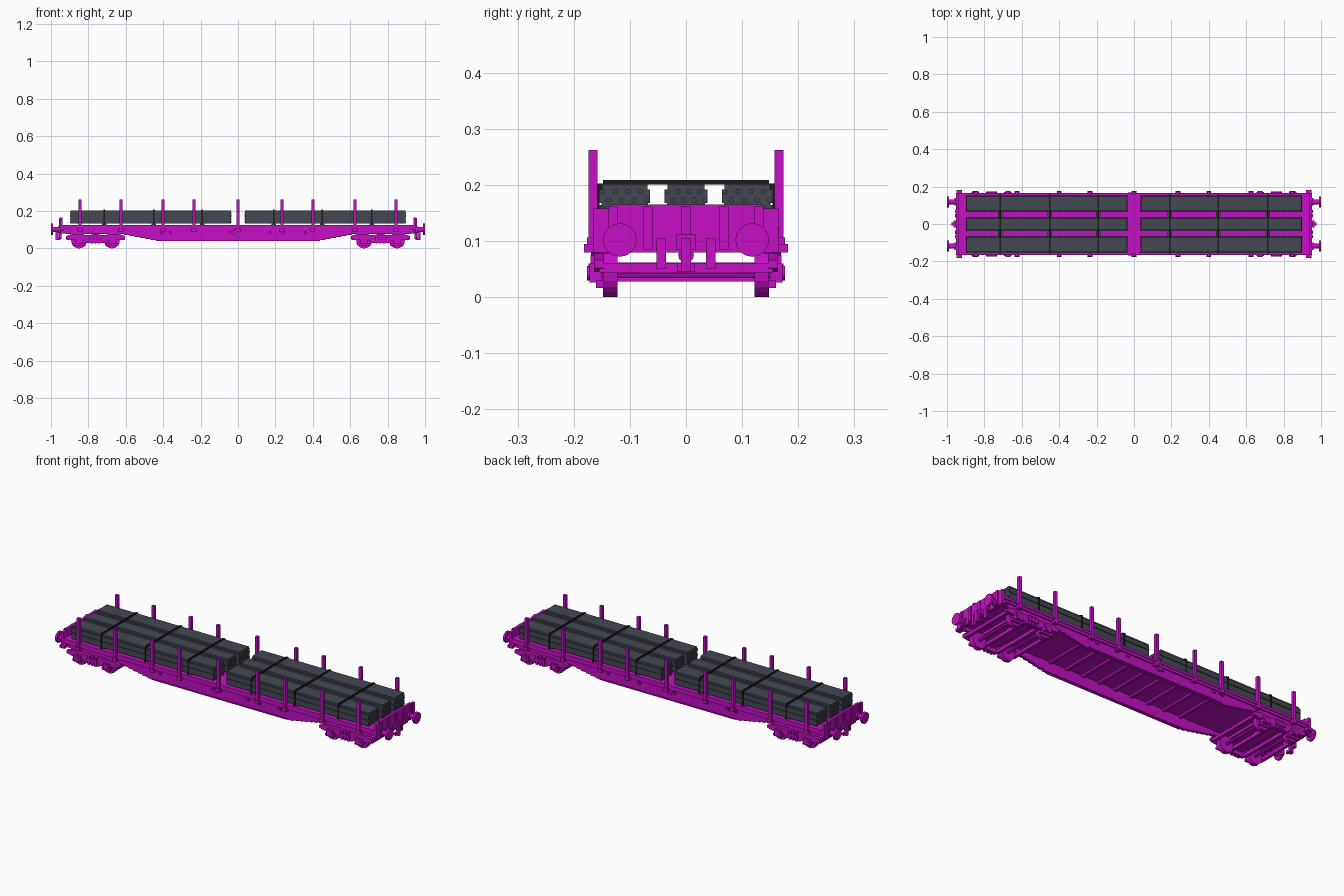
import bpy, bmesh, math
from mathutils import Matrix, Vector

cube = bpy.data.objects.get("Cube")
if cube:
    bpy.data.objects.remove(cube, do_unlink=True)


def material(name, rgb):
    m = bpy.data.materials.new(name)
    m.use_nodes = True
    m.diffuse_color = (*rgb, 1)
    m.node_tree.nodes["Principled BSDF"].inputs["Base Color"].default_value = (*rgb, 1)
    return m


MAGENTA = material("magenta paint", (0.56, 0.005, 0.56))
GREY = material("slate grey steel", (0.058, 0.065, 0.085))
BLACK = material("black strap", (0.012, 0.012, 0.013))


class Part:
    """Collects simple solids and turns them into one object."""

    def __init__(self, name, mat):
        self.name, self.mat, self.bm = name, mat, bmesh.new()

    def box(self, x0, x1, y0, y1, z0, z1):
        size = Vector((abs(x1 - x0), abs(y1 - y0), abs(z1 - z0)))
        mid = Vector((x0 + x1, y0 + y1, z0 + z1)) / 2
        bmesh.ops.create_cube(self.bm, size=1,
                              matrix=Matrix.Translation(mid) @ Matrix.Diagonal((*size, 1)))

    def rod(self, axis, centre, radius, length, sides=16):
        turn = Matrix.Rotation(math.pi / 2, 4, "Y" if axis == "X" else "X")
        bmesh.ops.create_cone(self.bm, cap_ends=True, segments=sides, radius1=radius,
                              radius2=radius, depth=length,
                              matrix=Matrix.Translation(centre) @ turn)

    def plate(self, outline, y0, y1):
        face = self.bm.faces.new([self.bm.verts.new((x, y0, z)) for x, z in outline])
        new = bmesh.ops.extrude_face_region(self.bm, geom=[face])["geom"]
        bmesh.ops.translate(self.bm, vec=(0, y1 - y0, 0),
                            verts=[v for v in new if isinstance(v, bmesh.types.BMVert)])

    def finish(self):
        bmesh.ops.recalc_face_normals(self.bm, faces=self.bm.faces)
        mesh = bpy.data.meshes.new(self.name)
        self.bm.to_mesh(mesh)
        self.bm.free()
        mesh.materials.append(self.mat)
        obj = bpy.data.objects.new(self.name, mesh)
        bpy.context.collection.objects.link(obj)
        return obj


SIDES = (-1, 1)

# Deck with edge rails and cross bearers underneath
deck = Part("deck", MAGENTA)
deck.box(-0.945, 0.945, -0.162, 0.162, 0.098, 0.122)
for i in range(-4, 5):
    deck.box(i * 0.1 - 0.008, i * 0.1 + 0.008, -0.14, 0.14, 0.088, 0.1)
for s in SIDES:
    deck.box(-0.94, 0.94, s * 0.15, s * 0.166, 0.112, 0.125)
    deck.box(s * 0.7, s * 0.82, -0.14, 0.14, 0.084, 0.1)
deck.finish()

# Deep side girders with stepped ends
STEPS = 7
right_half = [(0.41, 0.04)]
for i in range(STEPS):
    x, z = 0.41 + 0.2 * (i + 1) / STEPS, 0.04 + 0.038 * (i + 1) / STEPS
    right_half += [(x, right_half[-1][1]), (x, z)]
right_half += [(0.92, 0.078), (0.92, 0.115)]
outline = right_half + [(-x, z) for x, z in reversed(right_half)]
for s, label in zip(SIDES, ("front", "back")):
    girder = Part(label + "_girder", MAGENTA)
    girder.plate(outline, s * 0.14, s * 0.155)
    girder.box(-0.41, 0.41, s * 0.14, s * 0.16, 0.04, 0.046)
    for x in (-0.41, -0.36, -0.04, 0.17, 0.24, 0.36):
        girder.box(x - 0.008, x + 0.008, s * 0.15, s * 0.165, 0.08, 0.092)
    girder.rod("Y", (-0.02, s * 0.16, 0.085), 0.012, 0.018)
    girder.finish()

# Upright stakes standing in sockets
STAKES = (-0.845, -0.625, -0.4, -0.235, 0, 0.235, 0.4, 0.625, 0.845)
stakes = Part("side_stakes", MAGENTA)
sockets = Part("stake_sockets", MAGENTA)
for s in SIDES:
    for x in STAKES:
        stakes.box(x - 0.008, x + 0.008, s * 0.158, s * 0.174, 0.1, 0.262)
        sockets.box(x - 0.013, x + 0.013, s * 0.15, s * 0.176, 0.088, 0.106)
stakes.finish()
sockets.finish()

for e, label in zip(SIDES, ("right", "left")):
    # End board, buffer beam, hoses and coupler
    end = Part(label + "_end_board", MAGENTA)
    end.box(e * 0.938, e * 0.952, -0.165, 0.165, 0.08, 0.158)
    end.box(e * 0.938, e * 0.952, -0.135, 0.135, 0.158, 0.165)
    for y in (-0.13, -0.068, 0, 0.068, 0.13):
        end.box(e * 0.95, e * 0.957, y - 0.008, y + 0.008, 0.085, 0.163)
    for s in SIDES:
        end.box(e * 0.945, e * 0.958, s * 0.036, s * 0.053, 0.05, 0.105)
        end.box(e * 0.92, e * 0.948, s * 0.15, s * 0.182, 0.08, 0.095)
    end.finish()

    coupler = Part(label + "_coupler", MAGENTA)
    coupler.box(e * 0.93, e * 0.965, -0.018, 0.018, 0.085, 0.112)
    coupler.box(e * 0.96, e * 0.975, -0.009, 0.009, 0.045, 0.105)
    coupler.box(e * 0.95, e * 0.962, -0.016, 0.016, 0.045, 0.06)
    coupler.finish()

    # Buffers
    buffers = Part(label + "_buffers", MAGENTA)
    for s in SIDES:
        y = s * 0.118
        buffers.rod("X", (e * 0.965, y, 0.102), 0.013, 0.06)
        buffers.rod("X", (e * 0.953, y, 0.102), 0.02, 0.014)
        buffers.rod("X", (e * 0.994, y, 0.102), 0.03, 0.012)
    buffers.finish()

    # Bogie: side frames, cross beams, wheels, axle boxes and springs
    cx = e * 0.762
    frame = Part(label + "_bogie_frame", MAGENTA)
    half = [(0.04, 0.028), (0.065, 0.045), (0.13, 0.045), (0.158, 0.052), (0.158, 0.066),
            (0.12, 0.078), (0.05, 0.072)]
    shape = [(cx + x, z) for x, z in half] + [(cx - x, z) for x, z in reversed(half)]
    for s in SIDES:
        frame.plate(shape, s * 0.146, s * 0.164)
        frame.box(cx - 0.03, cx + 0.03, s * 0.155, s * 0.174, 0.045, 0.06)
        for k in (-0.02, 0, 0.02):
            frame.box(cx + k - 0.006, cx + k + 0.006, s * 0.15, s * 0.17, 0.026, 0.075)
        for w in SIDES:
            ax = cx + w * 0.088
            frame.box(ax - 0.02, ax + 0.02, s * 0.15, s * 0.172, 0.026, 0.06)
            frame.rod("Y", (ax, s * 0.168, 0.043), 0.013, 0.016, 12)
            frame.box(ax - 0.036, ax + 0.036, s * 0.148, s * 0.16, 0.016, 0.03)
    for w in SIDES:
        frame.box(cx + w * 0.14, cx + w * 0.156, -0.155, 0.155, 0.044, 0.06)
        frame.box(cx + w * 0.036, cx + w * 0.05, -0.15, 0.15, 0.028, 0.045)
    frame.box(cx - 0.03, cx + 0.03, -0.15, 0.15, 0.05, 0.062)
    frame.rod("X", (cx, 0, 0.075), 0.014, 0.03, 12)
    frame.finish()

    wheels = Part(label + "_bogie_wheels", MAGENTA)
    for w in SIDES:
        ax = cx + w * 0.088
        wheels.rod("Y", (ax, 0, 0.042), 0.008, 0.3, 8)
        for s in SIDES:
            wheels.rod("Y", (ax, s * 0.135, 0.042), 0.042, 0.026, 20)
    wheels.finish()

# Two groups of bundled bars, each three bundles wide, on bearers
BUNDLES = ((-0.155, -0.064), (-0.038, 0.038), (0.064, 0.155))
for e, label in zip(SIDES, ("right", "left")):
    x0, x1 = e * 0.038, e * 0.895
    load = Part(label + "_load", GREY)
    straps = Part(label + "_load_straps", BLACK)
    bearers = Part(label + "_load_bearers", GREY)
    for y0, y1 in BUNDLES:
        load.box(x0, x1, y0, y1, 0.133, 0.164)
        load.box(x0, x1, y0 + 0.004, y1 - 0.004, 0.162, 0.17)
        load.box(x0, x1, y0, y1, 0.168, 0.192)
        load.box(x0, x1, y0 + 0.005, y1 - 0.005, 0.19, 0.202)
        # Staggered bar ends
        for x in (x0, x1):
            for row in range(4):
                for col in range(4):
                    t = (col + 0.5 + 0.25 * (-1) ** row) / 4
                    y = y0 + t * (y1 - y0)
                    load.rod("X", (x, y, 0.143 + row * 0.015), 0.005, 0.006, 6)
    for x in (0.19, 0.45, 0.715):
        a, b = e * x - 0.004, e * x + 0.004
        bearers.box(e * x - 0.012, e * x + 0.012, -0.15, 0.15, 0.122, 0.134)
        straps.box(a, b, -0.148, 0.148, 0.201, 0.209)
        for s in SIDES:
            straps.box(a, b, s * 0.145, s * 0.158, 0.19, 0.203)
            straps.box(a, b, s * 0.154, s * 0.158, 0.124, 0.195)
    load.finish()
    straps.finish()
    bearers.finish()
